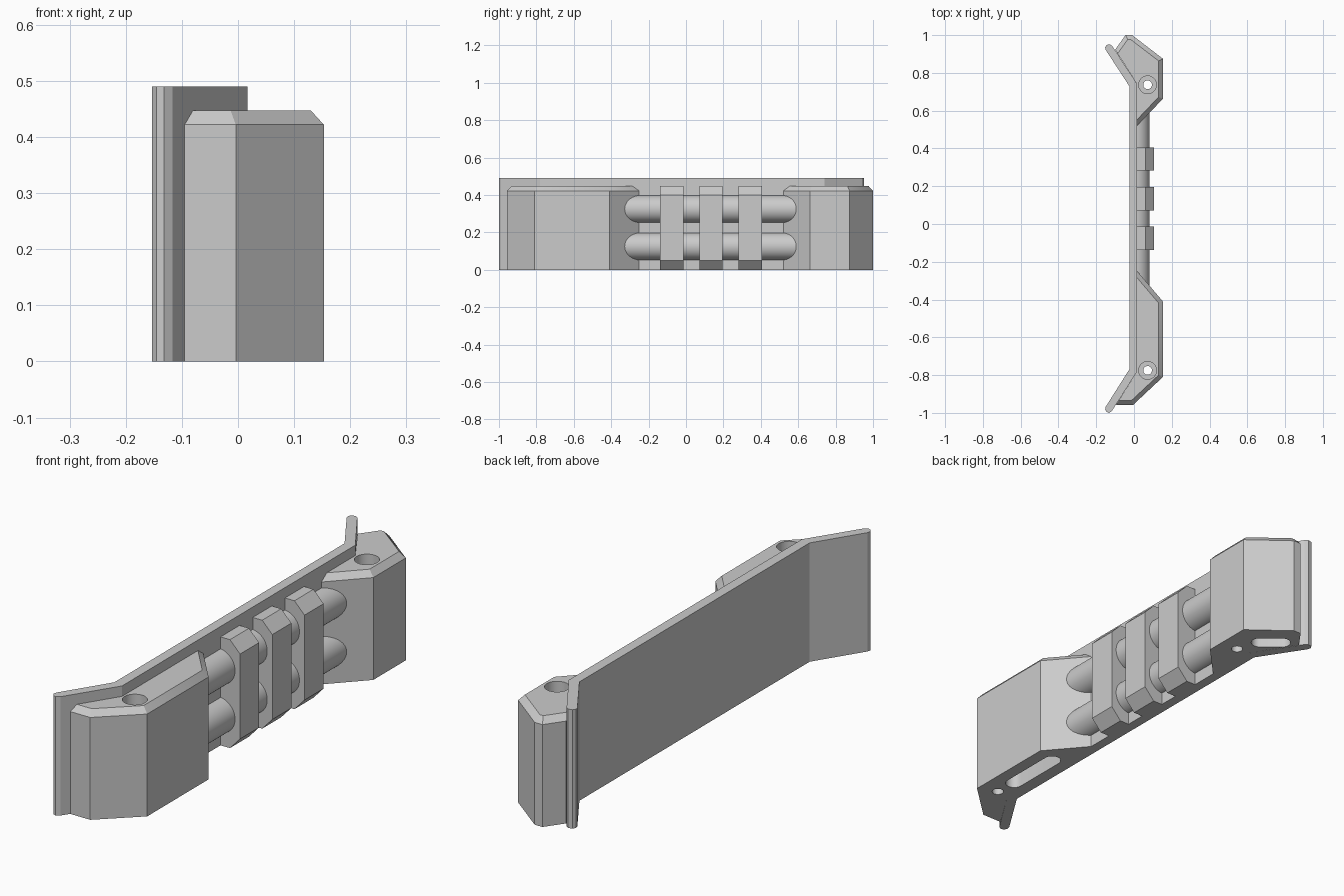
import bpy, bmesh, math
from mathutils import Vector
from mathutils.geometry import intersect_line_line_2d, intersect_line_line

if "Cube" in bpy.data.objects:
    bpy.data.objects.remove(bpy.data.objects["Cube"])

grey = bpy.data.materials.new("matte grey")
grey.diffuse_color = (0.6, 0.6, 0.6, 1)
grey.use_nodes = True
grey.node_tree.nodes["Principled BSDF"].inputs["Base Color"].default_value = grey.diffuse_color


def finish(name, bm, smooth=False):
    bmesh.ops.recalc_face_normals(bm, faces=bm.faces)
    me = bpy.data.meshes.new(name)
    bm.to_mesh(me)
    bm.free()
    ob = bpy.data.objects.new(name, me)
    bpy.context.collection.objects.link(ob)
    me.materials.append(grey)
    if smooth:
        smooth_object(ob)
    return ob


def select_only(ob):
    bpy.ops.object.select_all(action='DESELECT')
    ob.select_set(True)
    bpy.context.view_layer.objects.active = ob


def smooth_object(ob):
    select_only(ob)
    bpy.ops.object.shade_smooth_by_angle(angle=math.radians(30))


def loft(name, rings, smooth=False):
    """Join equal-length rings of 3D points and cap both ends."""
    bm = bmesh.new()
    vs = [[bm.verts.new(p) for p in ring] for ring in rings]
    n = len(rings[0])
    for a, b in zip(vs, vs[1:]):
        for i in range(n):
            j = (i + 1) % n
            bm.faces.new((a[i], a[j], b[j], b[i]))
    bm.faces.new(vs[0][::-1])
    bm.faces.new(vs[-1])
    return finish(name, bm, smooth)


def upright(name, outline, z0, z1):
    return loft(name, [[(x, y, z) for x, y in outline] for z in (z0, z1)])


def along_y(name, profile, y0, y1, smooth=False):
    return loft(name, [[(x, y, z) for x, z in profile] for y in (y0, y1)], smooth)


def inset(outline, widths):
    """Move each edge of a counter-clockwise outline inwards by its own width."""
    lines = []
    for i, p in enumerate(outline):
        a, b = Vector(p), Vector(outline[(i + 1) % len(outline)])
        d = (b - a).normalized()
        lines.append((a + Vector((-d.y, d.x)) * widths[i], d))
    out = []
    for i, (q, e) in enumerate(lines):
        p, d = lines[i - 1]
        t = (q - p).cross(e) / d.cross(e)
        out.append(p + d * t)
    return out


def capsule(cx, cy, dx, dy, half, r, n=16):
    """Slot outline: two half circles about a centre line."""
    a0 = math.atan2(dy, dx)
    pts = []
    for side in (1, -1):
        for k in range(n + 1):
            a = a0 + (0 if side == 1 else math.pi) - math.pi / 2 + math.pi * k / n
            pts.append((cx + side * half * math.cos(a0) + r * math.cos(a),
                        cy + side * half * math.sin(a0) + r * math.sin(a)))
    return pts


def circle(cx, cy, r, n=40):
    return [(cx + r * math.cos(2 * math.pi * k / n),
             cy + r * math.sin(2 * math.pi * k / n)) for k in range(n)]


# Backing plate with both ends bent away and rounded
upright("backing_plate", [
    (0.017, -0.78), (0.017, 0.74), (-0.115, 0.942), (-0.128, 0.951),
    (-0.145, 0.948), (-0.153, 0.935), (-0.15, 0.922), (-0.025, 0.73),
    (-0.025, -0.77), (-0.15, -0.968), (-0.153, -0.982), (-0.145, -0.995),
    (-0.132, -1.0), (-0.117, -0.99)], 0, 0.49)


# End blocks: chamfered top on the free edges, bolt hole, pocket underneath
def end_block(name, outline, plate_edges, hole_y, slot):
    c = 0.023
    top = inset(outline, [0 if i in plate_edges else c for i in range(len(outline))])
    block = loft(name, [[(x, y, 0) for x, y in outline],
                        [(x, y, 0.422) for x, y in outline],
                        [(x, y, 0.447) for x, y in top]])
    cutters = [upright("bore_cutter", circle(0.072, hole_y, 0.047), 0.12, 0.6),
               upright("hole_cutter", circle(0.072, hole_y, 0.023), -0.1, 0.3),
               upright("pocket_cutter", capsule(*slot), -0.1, 0.3)]
    for cutter in cutters:
        cutter.hide_render = True
        mod = block.modifiers.new("cut", 'BOOLEAN')
        mod.operation = 'DIFFERENCE'
        mod.solver = 'EXACT'
        mod.object = cutter
        select_only(block)
        bpy.ops.object.modifier_apply(modifier=mod.name)
        bpy.data.objects.remove(cutter)
    smooth_object(block)


end_block("front_block",
          [(0.017, -0.78), (-0.095, -0.957), (-0.004, -0.957),
           (0.153, -0.81), (0.153, -0.41), (0.017, -0.25)],
          (0, 5), -0.775, (0.065, -0.56, 0, 1, 0.12, 0.035))
end_block("rear_block",
          [(0.017, 0.52), (0.153, 0.663), (0.153, 0.875), (-0.01, 1.0),
           (-0.045, 1.0), (-0.1, 0.923), (0.017, 0.74)],
          (5, 6), 0.737, (0.0, 0.865, -0.16, 0.13, 0.045, 0.035))

# Two half-round rods running between the blocks
for label, z in (("lower", 0.125), ("upper", 0.325)):
    arc = [(0.01 + 0.073 * math.cos(a), z + 0.073 * math.sin(a))
           for a in (math.pi * (k / 32 - 0.5) for k in range(33))]
    along_y(label + "_rod", arc, -0.34, 0.6, True)

# Three chamfered bands over the rods
band = [(0.01, 0), (0.06, 0), (0.106, 0.05), (0.106, 0.4), (0.06, 0.447), (0.01, 0.447)]
for i in range(3):
    y = -0.138 + 0.21 * i
    along_y(f"band_{i + 1}", band, y, y + 0.124)
